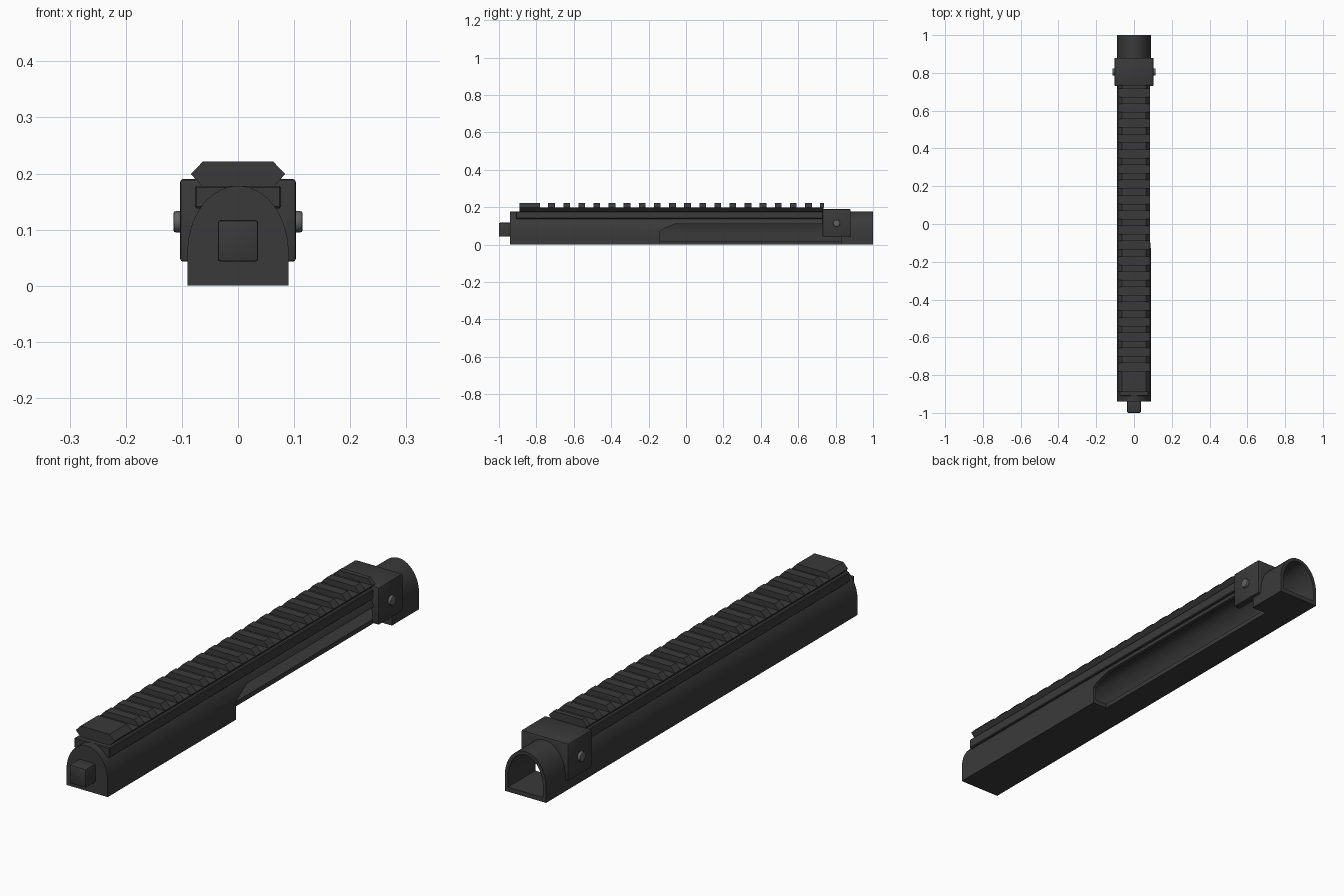
import bpy, bmesh, math

if "Cube" in bpy.data.objects:
    bpy.data.objects.remove(bpy.data.objects["Cube"])


def material(name, v):
    m = bpy.data.materials.new(name)
    m.diffuse_color = (v, v, v, 1)
    m.use_nodes = True
    m.node_tree.nodes["Principled BSDF"].inputs["Base Color"].default_value = m.diffuse_color
    return m


BLACK = material("black metal", 0.042)
STEEL = material("grey steel", 0.12)


def prism(name, pts, a, b, axis="y", mat=BLACK):
    """Extrude a 2D profile (x,z along y, or y,z along x) from a to b."""
    bm = bmesh.new()
    put = (lambda p, t: (p[0], t, p[1])) if axis == "y" else (lambda p, t: (t, p[0], p[1]))
    lo = [bm.verts.new(put(p, a)) for p in pts]
    hi = [bm.verts.new(put(p, b)) for p in pts]
    bm.faces.new(lo)
    bm.faces.new(hi)
    n = len(pts)
    for i in range(n):
        bm.faces.new((lo[i], lo[(i + 1) % n], hi[(i + 1) % n], hi[i]))
    bmesh.ops.recalc_face_normals(bm, faces=bm.faces)
    me = bpy.data.meshes.new(name)
    bm.to_mesh(me)
    bm.free()
    me.materials.append(mat)
    ob = bpy.data.objects.new(name, me)
    bpy.context.collection.objects.link(ob)
    return ob


def box_profile(w, z0, z1):
    return [(-w, z0), (w, z0), (w, z1), (-w, z1)]


def dome(rx, z0, spring, top, n=28):
    pts = [(-rx, z0), (rx, z0)]
    for i in range(n + 1):
        a = math.pi * i / n
        pts.append((rx * math.cos(a), spring + (top - spring) * math.sin(a)))
    return pts


def bake(ob):
    """Apply all modifiers."""
    dg = bpy.context.evaluated_depsgraph_get()
    me = bpy.data.meshes.new_from_object(ob.evaluated_get(dg))
    ob.modifiers.clear()
    ob.data = me


def cut(ob, cutter):
    m = ob.modifiers.new("cut", "BOOLEAN")
    m.operation, m.solver, m.object = "DIFFERENCE", "EXACT", cutter
    bake(ob)


def bevel(ob, width, segments=2):
    m = ob.modifiers.new("bevel", "BEVEL")
    m.width, m.segments = width, segments
    m.limit_method = "ANGLE"
    bake(ob)


def smooth(ob):
    bpy.ops.object.select_all(action="DESELECT")
    ob.select_set(True)
    bpy.context.view_layer.objects.active = ob
    bpy.ops.object.shade_smooth_by_angle(angle=math.radians(30))


# Cutters: hollow core and the side window
core = prism("core_cutter", dome(0.076, 0.018, 0.06, 0.165), -0.92, 1.1)
window = prism("window_cutter", [(-0.14, -0.05), (-0.14, 0.07), (-0.12, 0.084),
                                 (-0.06, 0.11), (0.83, 0.11), (0.83, -0.05)],
               0.025, 0.15, "x")

# Domed receiver shell
shell = prism("receiver_shell", dome(0.09, 0, 0.06, 0.178), -0.94, 1.0)
cut(shell, core)
cut(shell, window)
smooth(shell)

# Front peg
peg = prism("front_peg", box_profile(0.036, 0.043, 0.117), -1.0, -0.93)
bevel(peg, 0.005)
smooth(peg)

# Rail mounting tray with a step below the rail
tray = prism("rail_tray", box_profile(0.077, 0.138, 0.178), -0.91, 0.74)
bevel(tray, 0.003, 1)
cut(tray, core)

# Rail: undercut base and evenly spaced teeth
prism("rail_base", [(-0.063, 0.176), (0.063, 0.176), (0.084, 0.199), (-0.084, 0.199)],
      -0.89, 0.735)
tooth = [(-0.084, 0.199), (0.084, 0.199), (0.063, 0.221), (-0.063, 0.221)]
prism("rail_front_tooth", tooth, -0.89, -0.78)
for i in range(19):
    y = -0.719 + i * 0.0808
    prism("rail_tooth", tooth, y - 0.018, min(y + 0.018, 0.737))

# Rear clamp saddle
clamp = prism("clamp", box_profile(0.103, 0.043, 0.19), 0.73, 0.88)
bevel(clamp, 0.005)
cut(clamp, core)
smooth(clamp)

# Clamp screws on both sides
for side in (-1, 1):
    ring = [(0.805 + 0.019 * math.cos(k * math.pi / 8),
             0.114 + 0.019 * math.sin(k * math.pi / 8)) for k in range(16)]
    screw = prism("clamp_screw", ring, side * 0.1, side * 0.115, "x", STEEL)
    bevel(screw, 0.004, 2)
    smooth(screw)

for helper in (core, window):
    bpy.data.objects.remove(helper, do_unlink=True)
